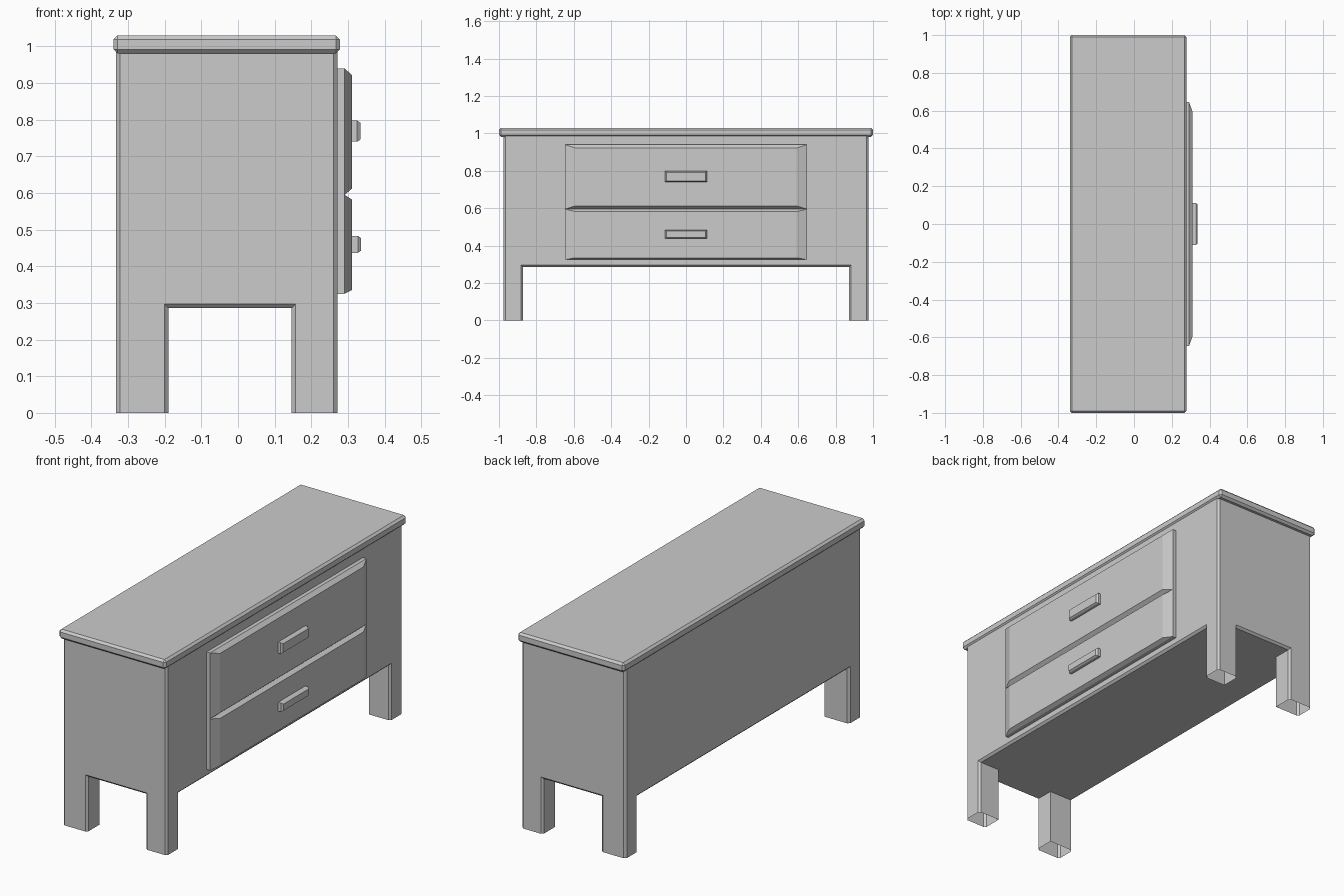
import bpy, bmesh

if "Cube" in bpy.data.objects:
    bpy.data.objects.remove(bpy.data.objects["Cube"])

X0, X1, Y = -0.333, 0.271, 0.975      # carcass footprint
LX0, LX1, LY = -0.19, 0.146, 0.872    # inner sides of the legs
APRON, TOP = 0.286, 0.985             # underside and upper edge of carcass


def finish(name, bm):
    bmesh.ops.recalc_face_normals(bm, faces=bm.faces)
    mesh = bpy.data.meshes.new(name)
    bm.to_mesh(mesh)
    bm.free()
    obj = bpy.data.objects.new(name, mesh)
    bpy.context.collection.objects.link(obj)
    return obj


def box(name, lo, hi, bevel):
    bm = bmesh.new()
    bmesh.ops.create_cube(bm, size=1)
    for v in bm.verts:
        v.co = [(a + b) / 2 + c * (b - a) for a, b, c in zip(lo, hi, v.co)]
    bmesh.ops.bevel(bm, geom=bm.edges[:], offset=bevel, segments=1,
                    affect='EDGES', profile=0.5)
    return finish(name, bm)


def raised_panel(name, xs, half_y, z0, z1, inset_y, inset_z0, inset_z1):
    """Block on the +x side whose front edges slope inwards."""
    bm = bmesh.new()
    loops = []
    for i, x in enumerate(xs):
        k = 1 if i == 2 else 0
        y = half_y - k * inset_y
        a, b = z0 + k * inset_z0, z1 - k * inset_z1
        loops.append([bm.verts.new((x, *p))
                      for p in ((-y, a), (y, a), (y, b), (-y, b))])
    for l0, l1 in zip(loops, loops[1:]):
        for i in range(4):
            j = (i + 1) % 4
            bm.faces.new((l0[i], l0[j], l1[j], l1[i]))
    bm.faces.new(loops[0][::-1])
    bm.faces.new(loops[-1])
    return finish(name, bm)


# Carcass: 3x3 underside with corner cells drawn down into open-ended legs
bm = bmesh.new()
gx, gy = (X0, LX0, LX1, X1), (-Y, -LY, LY, Y)
grid = [[bm.verts.new((x, y, APRON)) for y in gy] for x in gx]
cells = {(i, j): bm.faces.new((grid[i][j], grid[i + 1][j],
                               grid[i + 1][j + 1], grid[i][j + 1]))
         for i in range(3) for j in range(3)}
rim = [grid[i][0] for i in range(3)] + [grid[3][j] for j in range(3)] \
    + [grid[i][3] for i in (3, 2, 1)] + [grid[0][j] for j in (3, 2, 1)]
upper = [bm.verts.new((v.co.x, v.co.y, TOP)) for v in rim]
for i in range(12):
    j = (i + 1) % 12
    bm.faces.new((rim[i], rim[j], upper[j], upper[i]))
bm.faces.new(upper)
for corner in ((0, 0), (0, 2), (2, 0), (2, 2)):
    ret = bmesh.ops.extrude_discrete_faces(bm, faces=[cells[corner]])
    for v in ret['faces'][0].verts:
        v.co.z = 0
    bm.faces.remove(ret['faces'][0])
bmesh.ops.remove_doubles(bm, verts=bm.verts[:], dist=1e-4)
bmesh.ops.recalc_face_normals(bm, faces=bm.faces)
flat = [e for e in bm.edges if len(e.link_faces) == 2
        and e.calc_face_angle() < 0.01]
bmesh.ops.dissolve_edges(bm, edges=flat, use_verts=False)


def outer(v):
    return v.co.x in (X0, X1) or abs(v.co.y) > Y - 1e-4 \
        or abs(v.co.x - X0) < 1e-4 or abs(v.co.x - X1) < 1e-4


# Chamfer outer corners and the edges of the leg openings
sharp = [e for e in bm.edges if len(e.link_faces) == 2
         and all(outer(v) for v in e.verts)
         and not all(v.co.z > TOP - 1e-4 for v in e.verts)
         and e.calc_face_angle() > 0.5]
bmesh.ops.bevel(bm, geom=sharp, offset=0.011, segments=1,
                affect='EDGES', profile=0.5)
finish("carcass_with_legs", bm)

# Overhanging top
box("table_top", (-0.34, -1, 0.981), (0.278, 1, 1.03), 0.011)

# Drawer fronts and their pulls
for tag, z0, z1, h0, h1, out in (("upper", 0.595, 0.94, 0.74, 0.798, 0.334),
                                 ("lower", 0.325, 0.595, 0.437, 0.483, 0.336)):
    low, high = (0.017, 0.018) if tag == "upper" else (0.01, 0.013)
    raised_panel(tag + "_drawer_front", (0.265, 0.291, 0.311), 0.647,
                 z0, z1, 0.055, low, high)
    raised_panel(tag + "_drawer_pull", (0.305, out - 0.009, out), 0.112,
                 h0, h1, 0.008, 0.006, 0.006)
